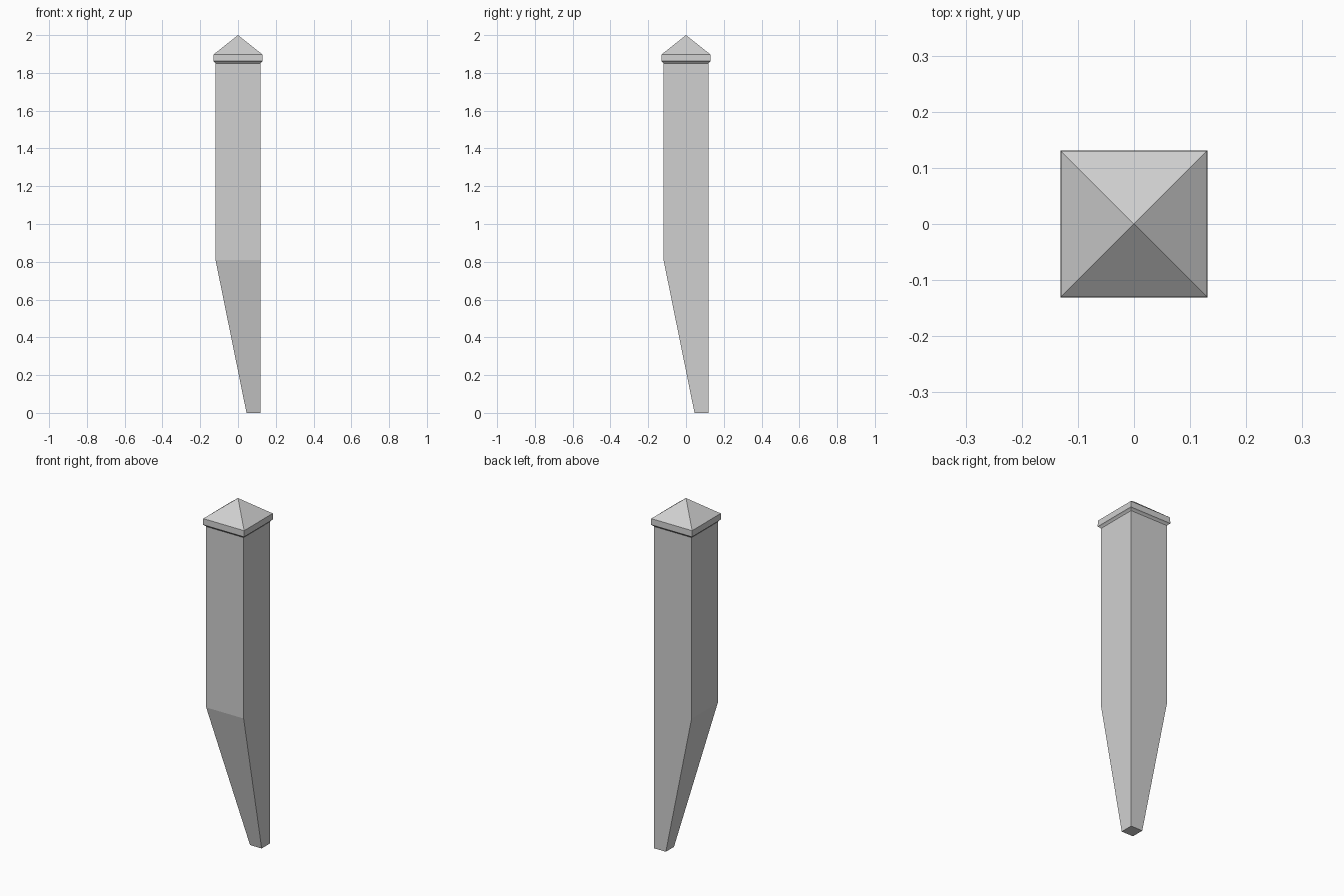
import bpy
import bmesh

cube = bpy.data.objects.get("Cube")
if cube:
    bpy.data.objects.remove(cube, do_unlink=True)

stone = bpy.data.materials.new("grey_stone")
stone.use_nodes = True
colour = (0.63, 0.63, 0.63, 1)
stone.diffuse_color = colour
stone.node_tree.nodes["Principled BSDF"].inputs["Base Color"].default_value = colour


def square_loft(name, rings, tip=None):
    """Loft square rings given as (low corner, high corner, z), with an optional pointed tip."""
    bm = bmesh.new()
    loops = [[bm.verts.new((x, y, z)) for x, y in ((a, a), (b, a), (b, b), (a, b))]
             for a, b, z in rings]
    bm.faces.new(loops[0][::-1])
    for low, high in zip(loops, loops[1:]):
        for i in range(4):
            j = (i + 1) % 4
            bm.faces.new((low[i], low[j], high[j], high[i]))
    if tip is None:
        bm.faces.new(loops[-1])
    else:
        point = bm.verts.new((0, 0, tip))
        for i in range(4):
            bm.faces.new((loops[-1][i], loops[-1][(i + 1) % 4], point))
    bmesh.ops.recalc_face_normals(bm, faces=bm.faces)
    mesh = bpy.data.meshes.new(name)
    bm.to_mesh(mesh)
    bm.free()
    mesh.materials.append(stone)
    obj = bpy.data.objects.new(name, mesh)
    bpy.context.collection.objects.link(obj)
    return obj


# Straight shaft whose lower half tapers into the back left corner
half = 0.119
square_loft("post_shaft", [(0.045, half, 0), (-half, half, 0.81), (-half, half, 1.85)])

# Pyramid cap with a thin overhanging band and a small flare below it
cap_profile = [(half, 1.85), (0.125, 1.857), (0.131, 1.862), (0.130, 1.897)]
square_loft("post_cap", [(-r, r, z) for r, z in cap_profile], tip=2.0)
